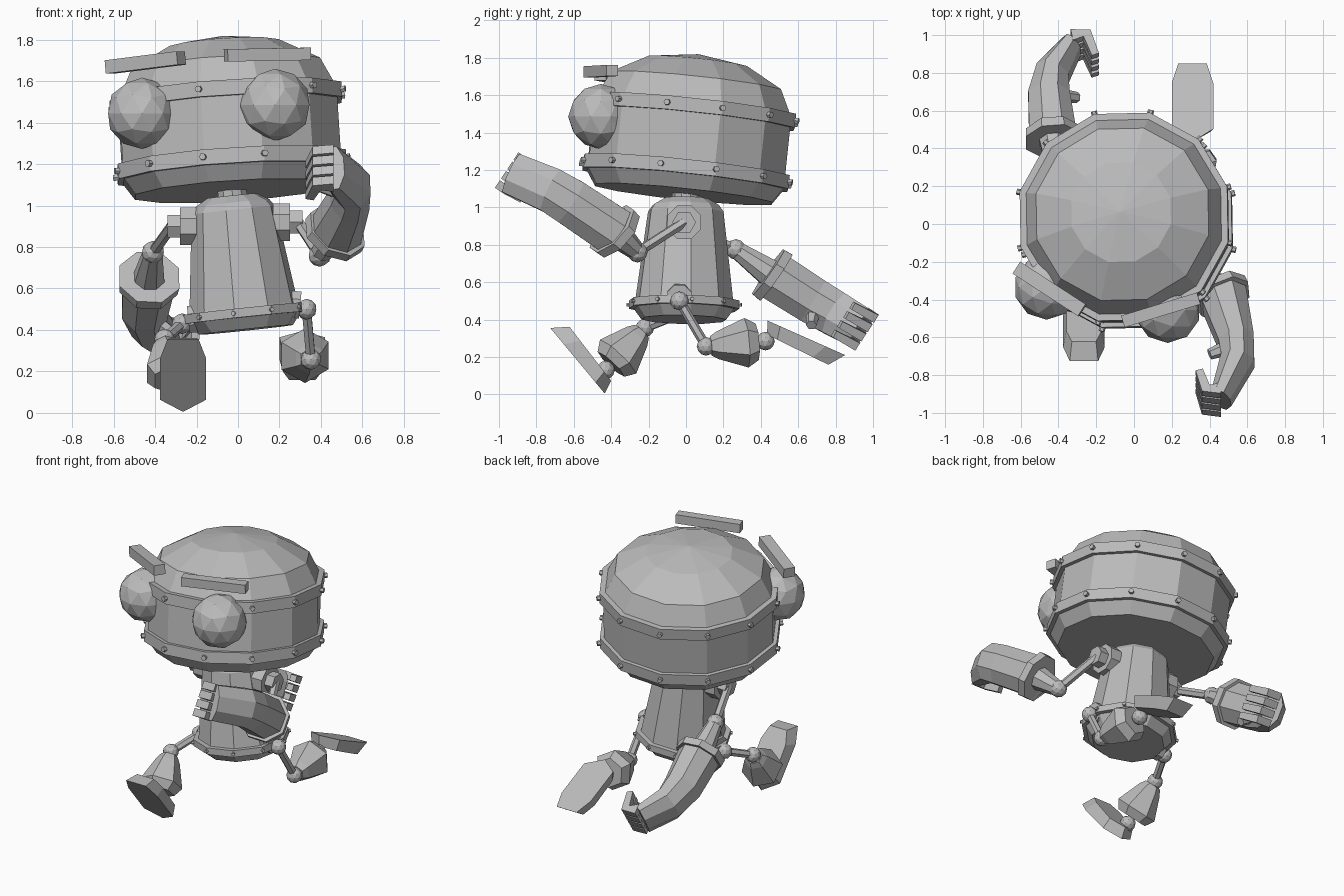
import bpy, bmesh
from math import cos, sin, pi, radians
from mathutils import Vector as V, Matrix

if "Cube" in bpy.data.objects:
    bpy.data.objects.remove(bpy.data.objects["Cube"])

GREY = (0.5, 0.5, 0.5, 1)
mat = bpy.data.materials.new("grey_metal")
mat.use_nodes = True
mat.diffuse_color = GREY
mat.node_tree.nodes["Principled BSDF"].inputs["Base Color"].default_value = GREY


def finish(name, bm):
    bmesh.ops.recalc_face_normals(bm, faces=bm.faces)
    me = bpy.data.meshes.new(name)
    bm.to_mesh(me)
    bm.free()
    me.materials.append(mat)
    ob = bpy.data.objects.new(name, me)
    bpy.context.collection.objects.link(ob)
    return ob


def loft(name, rings):
    """Skin a list of point rings and cap both ends."""
    bm = bmesh.new()
    vs = [[bm.verts.new(p) for p in ring] for ring in rings]
    n = len(vs[0])
    for a, b in zip(vs, vs[1:]):
        for i in range(n):
            j = (i + 1) % n
            bm.faces.new((a[i], a[j], b[j], b[i]))
    bm.faces.new(vs[0])
    bm.faces.new(vs[-1])
    return finish(name, bm)


def lathe(name, profile, n, turn, frame):
    """Profile is (radius, height) pairs around the frame's z axis."""
    ang = [radians(turn) + 2 * pi * i / n for i in range(n)]
    return loft(name, [[frame @ V((r * cos(a), r * sin(a), z)) for a in ang]
                       for r, z in profile])


def tube(name, path, u, n=8):
    """Path is (point, half size along u, half size across)."""
    pts = [V(p[0]) for p in path]
    rings = []
    for k, (_, h, w) in enumerate(path):
        t = (pts[min(k + 1, len(pts) - 1)] - pts[max(k - 1, 0)]).normalized()
        a = V(u)
        a = (a - t * a.dot(t)).normalized()
        b = t.cross(a)
        ang = [2 * pi * (i + 0.5) / n for i in range(n)]
        f = 1 / cos(pi / n)
        rings.append([pts[k] + a * h * f * cos(q) + b * w * f * sin(q) for q in ang])
    return loft(name, rings)


def rod(name, p, q, r, r2=None, n=8):
    u = (0, 0, 1) if abs(p[2] - q[2]) < 0.2 else (1, 0, 0)
    r2 = r2 or r
    return tube(name, [(p, r, r), (q, r2, r2)], u, n)


def ball(name, c, r, sub=2):
    bm = bmesh.new()
    bmesh.ops.create_icosphere(bm, subdivisions=sub, radius=r,
                               matrix=Matrix.Translation(c))
    return finish(name, bm)


def box(name, c, size, yaw, roll):
    m = (Matrix.Translation(c) @ Matrix.Rotation(radians(yaw), 4, 'Z')
         @ Matrix.Rotation(radians(roll), 4, 'Y') @ Matrix.Diagonal((*size, 1)))
    bm = bmesh.new()
    bmesh.ops.create_cube(bm, size=1, matrix=m)
    return finish(name, bm)


def tilted(c, pitch, roll):
    return (Matrix.Translation(c) @ Matrix.Rotation(radians(pitch), 4, 'X')
            @ Matrix.Rotation(radians(roll), 4, 'Y'))


def bolted_band(name, r, z, h, n, turn, frame, bolt):
    lathe(name, [(r - 0.04, z - h), (r, z - h), (r, z + h), (r - 0.04, z + h)],
          n, turn, frame)
    for i in range(n):
        a = radians(turn) + 2 * pi * i / n
        d = V((cos(a), sin(a), 0))
        rod(name + "_bolt", frame @ (d * (r - 0.01) + V((0, 0, z))),
            frame @ (d * (r + bolt) + V((0, 0, z))), bolt * 0.8, n=6)


# Head: drum with a faceted dome and two bolted bands
head = tilted((-0.03, 0, 1.185), -6, -3.7)
R = 0.545
dome = [(R * cos(a), 0.345 + 0.293 * sin(a)) for a in (0, pi / 6, pi / 3)]
lathe("head", [(0.49, -0.115), (R, -0.035)] + dome + [(0.005, 0.638)], 12, 16, head)
for z, label in ((0, "head_lower_band"), (0.33, "head_upper_band")):
    bolted_band(label, 0.57, z, 0.037, 12, 16, head, 0.018)

# Eyes and brows
ball("left_eye", (0.178, -0.455, 1.485), 0.175)
ball("right_eye", (-0.463, -0.335, 1.445), 0.172)
box("left_brow", (0.142, -0.455, 1.728), (0.42, 0.065, 0.06), 17, -1)
box("right_brow", (-0.447, -0.345, 1.69), (0.415, 0.075, 0.065), -33, -6)

# Neck and body
body = tilted((0.03, -0.01, 0.48), -1, -6)
rod("neck", (-0.025, 0, 1.02), (-0.03, 0, 1.1), 0.07, n=10)
lathe("body", [(0.23, -0.08), (0.275, -0.02), (0.265, 0.03), (0.205, 0.5),
               (0.18, 0.535), (0.12, 0.57)], 10, 8, body)
bolted_band("waist_band", 0.3, 0, 0.022, 10, 8, body, 0.012)


# Arms: shoulder, rod, elbow, cuffed forearm and curled hand
def arm(side, s, shoulder, elbow, cuff, forearm, knuckle, tip, thumb):
    sh = V(shoulder)
    x = V((s, 0, 0))
    rod(side + "_shoulder_plate", sh - x * 0.04, sh + x * 0.04, 0.09)
    rod(side + "_shoulder_hub", sh + x * 0.03, sh + x * 0.1, 0.055, n=6)
    hub = sh + x * 0.08
    rod(side + "_upper_arm", hub, elbow, 0.024, n=6)
    ball(side + "_elbow", elbow, 0.055)
    el, cf = V(elbow), V(cuff)
    d = (cf - el).normalized()
    rod(side + "_forearm_stub", el, cf, 0.045, 0.075)
    u = V((0, 0.55, 0.83))
    tube(side + "_cuff", [(cf - d * 0.025, 0.145, 0.145), (cf + d * 0.025, 0.15, 0.14)], u)
    tube(side + "_forearm", [(cf, 0.13, 0.125)] + forearm, u)
    end = V(forearm[-1][0])
    for i in range(4):
        o = u * (i - 1.5) * 0.06
        tube(side + "_finger", [(end + o, 0.024, 0.035), (V(knuckle) + o, 0.024, 0.028),
                                (V(tip) + o, 0.02, 0.02)], u, 4)
    rod(side + "_thumb", thumb[0], thumb[1], 0.035, 0.025, 6)


arm("left", 1, (0.21, -0.01, 0.92), (0.394, -0.26, 0.76), (0.47, -0.38, 0.87),
    [((0.54, -0.62, 1.03), 0.125, 0.095), ((0.55, -0.72, 1.09), 0.12, 0.09),
     ((0.46, -0.93, 1.18), 0.112, 0.055)],
    (0.38, -0.93, 1.18), (0.345, -0.83, 1.12),
    [(0.48, -0.66, 1.07), (0.4, -0.69, 1.09)])
arm("right", -1, (-0.24, 0, 0.9), (-0.41, 0.267, 0.775), (-0.43, 0.46, 0.64),
    [((-0.45, 0.68, 0.5), 0.125, 0.11), ((-0.43, 0.8, 0.43), 0.12, 0.09),
     ((-0.33, 0.94, 0.35), 0.112, 0.055)],
    (-0.25, 0.95, 0.34), (-0.205, 0.84, 0.4),
    [(-0.4, 0.68, 0.44), (-0.3, 0.67, 0.37)])


# Legs: hip, rod, knee, flared shin, ankle and wedge foot
def leg(side, s, hip, knee, ankle, heel, toe):
    hp, kn, an = V(hip), V(knee), V(ankle)
    rod(side + "_hip_plate", hp - V((s * 0.13, 0, -0.03)), hp - V((s * 0.03, 0, -0.02)), 0.065)
    ball(side + "_hip", hp, 0.05)
    rod(side + "_thigh", hp, kn, 0.022, n=6)
    ball(side + "_knee", kn, 0.05)
    at = kn.lerp
    tube(side + "_shin", [(at(an, 0.08), 0.045, 0.045), (at(an, 0.2), 0.065, 0.065),
                          (at(an, 0.68), 0.115, 0.115), (at(an, 0.86), 0.085, 0.085)],
         (1, 0, 0), 6)
    ball(side + "_ankle", an, 0.05)
    h = V(heel)
    t = (V(toe) - h).normalized()
    n = V((0, t.z, -t.y))
    plan = [(0, 0), (0.075, 0.11), (0.34, 0.11), (0.455, 0.075)]
    plan += [(l, -w) for l, w in plan[:0:-1]]
    x = V((1, 0, 0))
    loft(side + "_foot", [[h + t * l + x * w for l, w in plan],
                          [h + t * (0.03 + l * 0.8) + x * w * 0.85 + n * (0.07 + 0.03 * l)
                           for l, w in plan]])


leg("left", 1, (0.33, -0.035, 0.5), (0.352, 0.107, 0.257), (0.31, 0.425, 0.285),
    (0.31, 0.435, 0.395), (0.31, 0.84, 0.215))
leg("right", -1, (-0.27, -0.03, 0.43), (-0.355, -0.22, 0.355), (-0.31, -0.43, 0.13),
    (-0.265, -0.435, 0.005), (-0.265, -0.73, 0.36))
